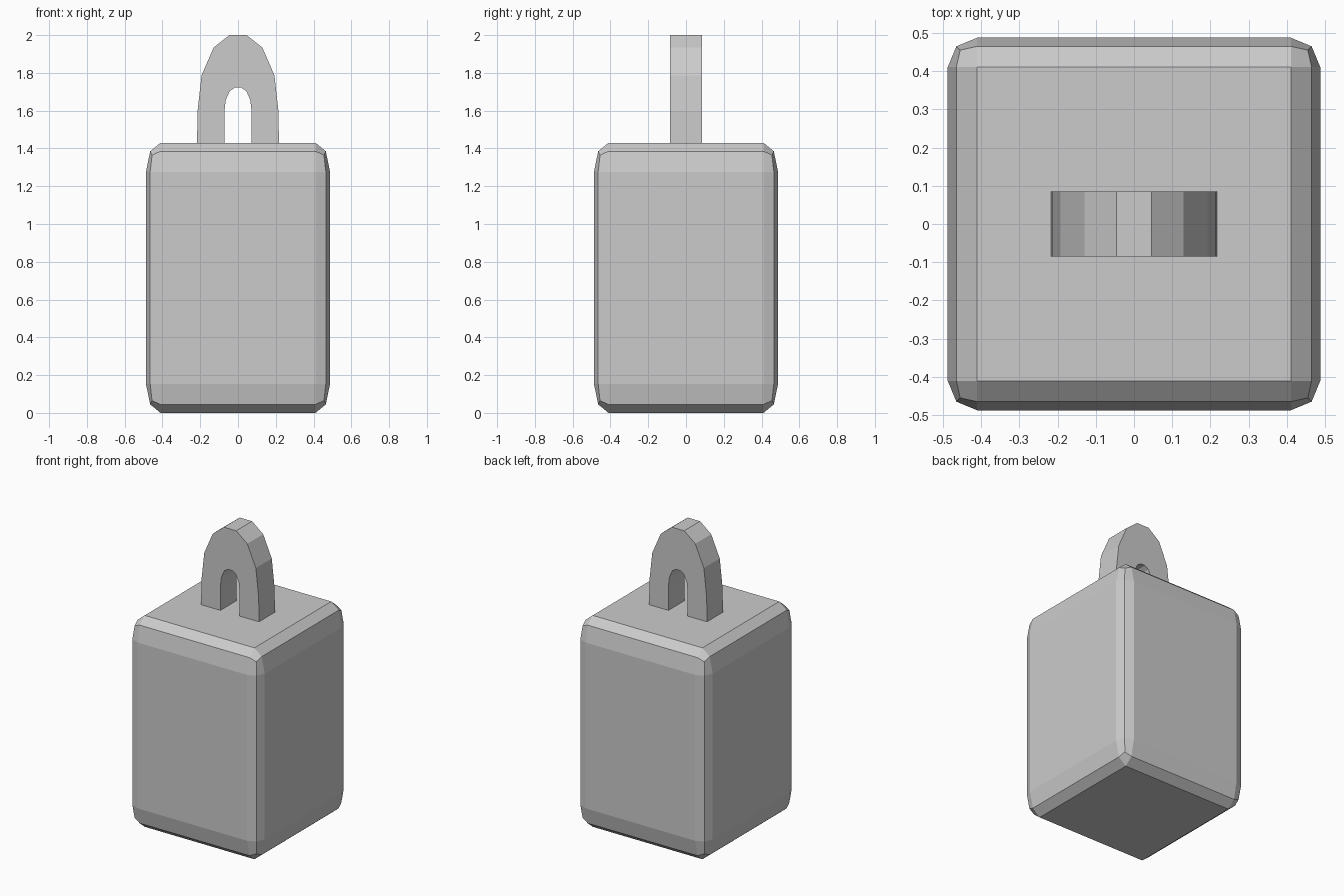
import bpy
import bmesh
from mathutils import Matrix

if "Cube" in bpy.data.objects:
    bpy.data.objects.remove(bpy.data.objects["Cube"])


def add_object(name, bm):
    bmesh.ops.recalc_face_normals(bm, faces=bm.faces)
    mesh = bpy.data.meshes.new(name)
    bm.to_mesh(mesh)
    bm.free()
    obj = bpy.data.objects.new(name, mesh)
    bpy.context.collection.objects.link(obj)
    return obj


# Block body: box with two-step rounded edges, then stretched to twice its height
bm = bmesh.new()
bmesh.ops.create_cube(bm, size=1, matrix=Matrix.Diagonal((0.975, 0.975, 0.715, 1)))
bmesh.ops.bevel(bm, geom=bm.edges[:], offset=0.077, offset_type='OFFSET',
                segments=2, profile=0.5, affect='EDGES')
bmesh.ops.scale(bm, verts=bm.verts, vec=(1, 1, 2))
bmesh.ops.translate(bm, verts=bm.verts, vec=(0, 0, 0.715))
add_object("weight_body", bm)

# Hanging loop: matching outer and inner arch profiles, mirrored in x, joined in depth
outer = [(0.217, 1.42), (0.214, 1.597), (0.193, 1.787), (0.129, 1.934), (0.046, 2.0)]
inner = [(0.072, 1.42), (0.072, 1.597), (0.065, 1.656), (0.044, 1.704), (0.016, 1.723)]


def arch(half):
    return half + [(-x, z) for x, z in reversed(half)]


bm = bmesh.new()
rings = []
for (ox, oz), (ix, iz) in zip(arch(outer), arch(inner)):
    corners = [(ox, -0.085, oz), (ox, 0.085, oz), (ix, 0.085, iz), (ix, -0.085, iz)]
    rings.append([bm.verts.new(c) for c in corners])
for a, b in zip(rings, rings[1:]):
    for i in range(4):
        j = (i + 1) % 4
        bm.faces.new((a[i], a[j], b[j], b[i]))
bm.faces.new(rings[0])
bm.faces.new(rings[-1])
add_object("hanging_loop", bm)
